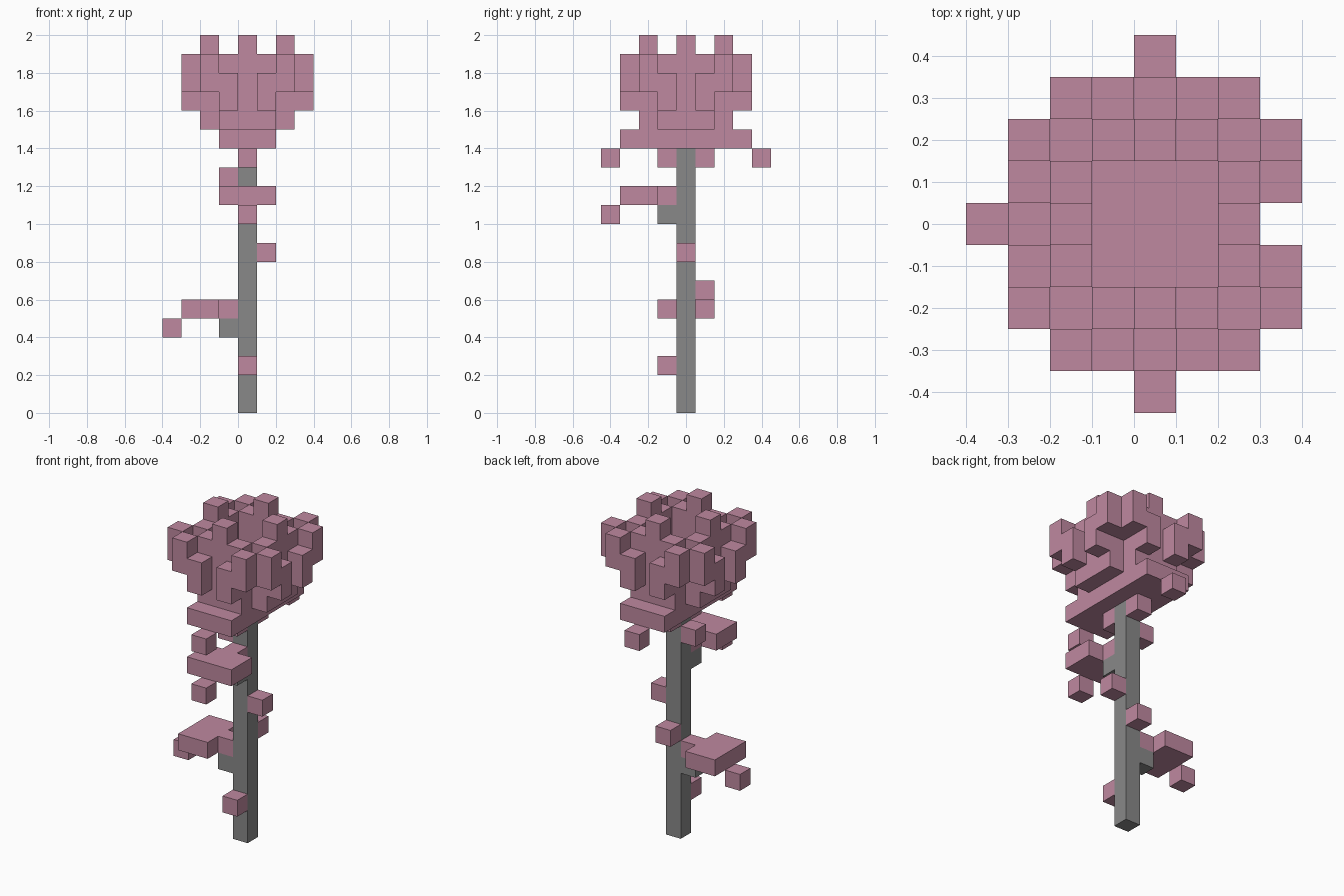
import bpy
import bmesh
from mathutils import Vector

if "Cube" in bpy.data.objects:
    bpy.data.objects.remove(bpy.data.objects["Cube"], do_unlink=True)

SIZE = 0.1


def material(name, color):
    mat = bpy.data.materials.new(name)
    mat.use_nodes = True
    mat.diffuse_color = color
    mat.node_tree.nodes["Principled BSDF"].inputs["Base Color"].default_value = color
    return mat


pink = material("dusty_pink", (0.52, 0.25, 0.35, 1))
grey = material("stem_grey", (0.25, 0.25, 0.25, 1))


def box(xs, ys, zs):
    """Cells of a block, each range given as (first, last)."""
    span = [range(a, b + 1) for a, b in (xs, ys, zs)]
    return {(i, j, k) for i in span[0] for j in span[1] for k in span[2]}


def cube(i, j, k):
    return {(i, j, k)}


def turned(cells, turns):
    """Rotate cells around the stem by quarter turns."""
    for _ in range(turns):
        cells = {(-j, i, k) for i, j, k in cells}
    return cells


def all_round(cells):
    return set().union(*(turned(cells, t) for t in range(4)))


def build(name, cells, mat):
    """Make the outer skin of a group of cells as one flat-faced mesh."""
    bm = bmesh.new()
    for cell in cells:
        center = Vector(cell) + Vector((0.5, 0, 0.5))
        for axis in range(3):
            for sign in (-1, 1):
                normal = Vector((0, 0, 0))
                normal[axis] = sign
                if tuple(int(c + n) for c, n in zip(cell, normal)) in cells:
                    continue
                u = Vector((0, 0, 0))
                u[(axis + 1) % 3] = 0.5
                v = normal.cross(u)
                mid = center + normal / 2
                corners = (mid - u - v, mid + u - v, mid + u + v, mid - u + v)
                bm.faces.new([bm.verts.new(c * SIZE) for c in corners])
    bmesh.ops.remove_doubles(bm, verts=bm.verts, dist=SIZE / 100)
    bmesh.ops.dissolve_limit(bm, angle_limit=0.01, verts=bm.verts, edges=bm.edges)
    mesh = bpy.data.meshes.new(name)
    bm.to_mesh(mesh)
    bm.free()
    mesh.materials.append(mat)
    obj = bpy.data.objects.new(name, mesh)
    bpy.context.collection.objects.link(obj)
    return obj


# Stem
build("stem", box((0, 0), (0, 0), (0, 13)), grey)

# Leaves: stalk, narrow neck, broad blade and drooping tip
leaf = cube(0, -1, 1) | box((-1, 1), (-3, -2), (1, 1))
for name, turns, level in (("front_leaf", 0, 10), ("right_leaf", 3, 4)):
    lift = lambda cells: {(i, j, k + level) for i, j, k in turned(cells, turns)}
    build(name + "_stalk", lift(cube(0, -1, 0)), grey)
    build(name + "_blade", lift(leaf), pink)
    build(name + "_tip", lift(cube(0, -4, 0)), pink)

# Thorns
for name, cell in (("low_thorn", (0, -1, 2)), ("back_thorn", (0, 1, 6)),
                   ("left_thorn", (1, 0, 8)), ("high_thorn", (-1, 0, 12))):
    build(name, {cell}, pink)

# Sepals under the bloom
build("sepals", box((-1, 1), (-3, 3), (14, 14)), pink)
for name, side in (("front", -1), ("back", 1)):
    build(name + "_sepal_base", cube(0, side, 13), pink)
    build(name + "_sepal_tip", cube(0, 4 * side, 13), pink)

# Bloom: floor, four upright walls, and stepped outer petals
floor = box((-1, 1), (-2, 2), (15, 15)) | box((-2, 2), (-1, 1), (15, 15))
wall = box((-1, 1), (-2, -2), (16, 18)) | cube(0, -2, 19)
outer = cube(-2, -2, 17)
for side in (-1, 1):
    outer |= box((side, side), (-3, -3), (16, 17))
    outer |= box((2 * side, 2 * side), (-3, -3), (17, 18))
build("bloom", floor | all_round(wall | outer), pink)
